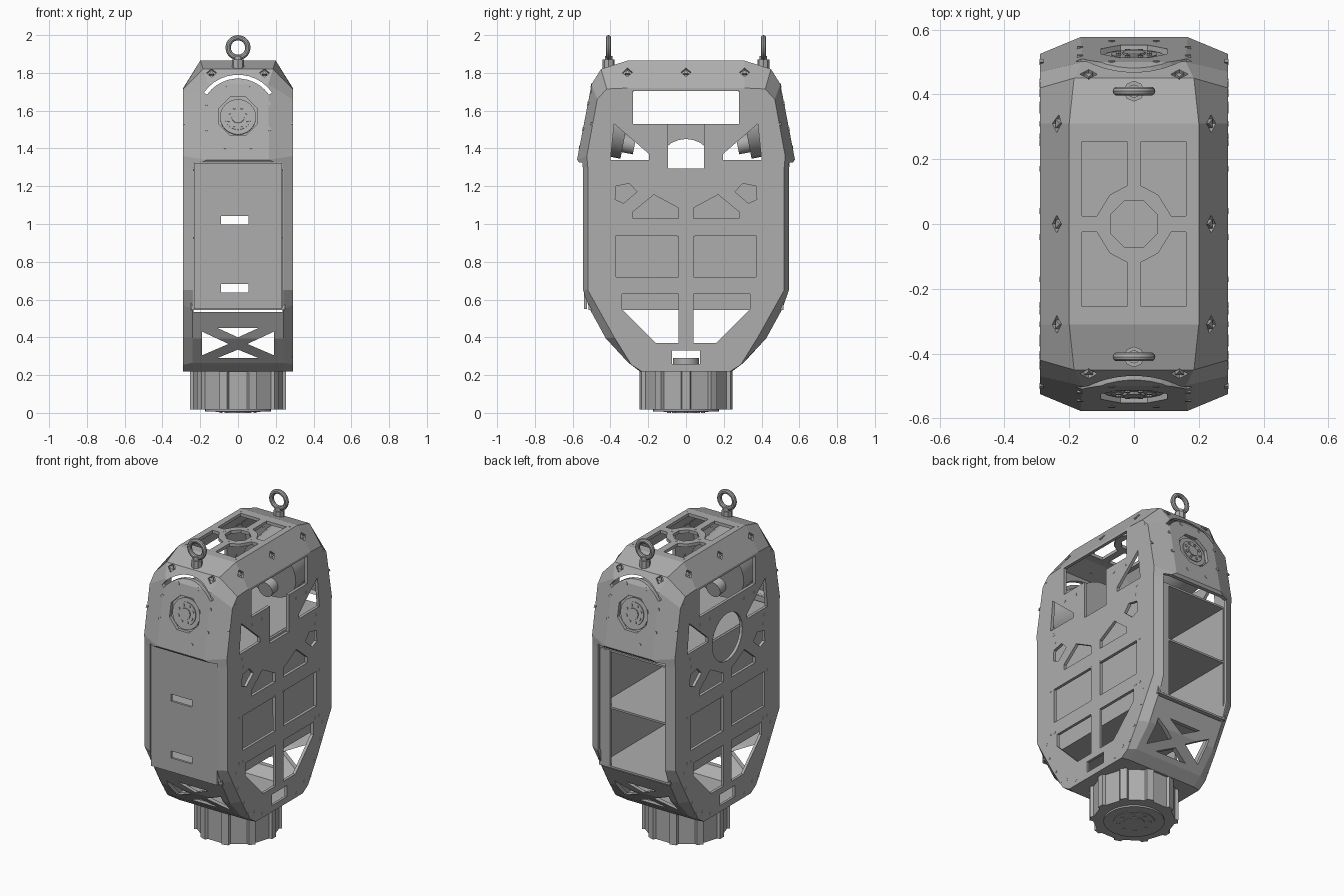
import bpy, bmesh, math
from mathutils import Vector, Matrix

if "Cube" in bpy.data.objects:
    bpy.data.objects.remove(bpy.data.objects["Cube"])

COLOUR = (0.42, 0.42, 0.42, 1)
grey = bpy.data.materials.new("machined grey")
grey.use_nodes = True
grey.diffuse_color = COLOUR
grey.node_tree.nodes["Principled BSDF"].inputs["Base Color"].default_value = COLOUR


def finish(bm, name, smooth=False):
    bmesh.ops.recalc_face_normals(bm, faces=bm.faces)
    me = bpy.data.meshes.new(name)
    bm.to_mesh(me)
    bm.free()
    me.materials.append(grey)
    ob = bpy.data.objects.new(name, me)
    bpy.context.collection.objects.link(ob)
    if smooth:
        activate(ob)
        bpy.ops.object.shade_smooth_by_angle()
    return ob


def activate(ob):
    bpy.ops.object.select_all(action='DESELECT')
    ob.select_set(True)
    bpy.context.view_layer.objects.active = ob


def prism(bm, pts, axis, a, b):
    """Extrude a 2D outline along an axis; the outline uses the other two axes in order."""
    def place(p, d):
        c = list(p)
        c.insert(axis, d)
        return bm.verts.new(c)
    lo = [place(p, a) for p in pts]
    hi = [place(p, b) for p in pts]
    bm.faces.new(lo)
    bm.faces.new(hi[::-1])
    for i in range(len(pts)):
        j = (i + 1) % len(pts)
        bm.faces.new((lo[i], lo[j], hi[j], hi[i]))


def rect(x0, x1, y0, y1):
    return [(x0, y0), (x1, y0), (x1, y1), (x0, y1)]


def ring_points(r, n, cx=0, cy=0, start=0):
    return [(cx + r * math.cos(start + math.tau * i / n),
             cy + r * math.sin(start + math.tau * i / n)) for i in range(n)]


def flip(pts, s, t=1):
    return [(p * s, q * t) for p, q in pts]


def rod(bm, base, direction, r, length, sides=24):
    d = Vector(direction).normalized()
    mid = Vector(base) + d * length / 2
    m = Matrix.Translation(mid) @ d.to_track_quat('Z', 'Y').to_matrix().to_4x4()
    bmesh.ops.create_cone(bm, cap_ends=True, segments=sides, radius1=r,
                          radius2=r, depth=length, matrix=m)


def cut(ob, cutter):
    activate(ob)
    mod = ob.modifiers.new("cut", 'BOOLEAN')
    mod.operation, mod.solver, mod.object = 'DIFFERENCE', 'EXACT', cutter
    bpy.ops.object.modifier_apply(modifier="cut")
    bpy.data.objects.remove(cutter)


# Torso shell: x, y, z of the rim, then y, z of the flat side plate, from top to bottom
half = [(.20, .31, 1.865, .31, 1.72), (.185, .45, 1.82, .42, 1.715),
        (.16, .50, 1.74, .47, 1.66), (.165, .577, 1.34, .525, 1.36),
        (.24, .545, 1.30, .52, 1.30), (.24, .545, .65, .52, .65),
        (.24, .51, .55, .475, .57), (.24, .425, .395, .38, .40),
        (.24, .305, .265, .29, .255), (.24, .245, .22, .235, .22)]
loop = half + [(x, -y, z, -py, pz) for x, y, z, py, pz in reversed(half)]
bm = bmesh.new()
rings = [[bm.verts.new(c) for c in ring] for ring in (
    [(-.29, p[3], p[4]) for p in loop], [(-p[0], p[1], p[2]) for p in loop],
    [(p[0], p[1], p[2]) for p in loop], [(.29, p[3], p[4]) for p in loop])]
for a, b in zip(rings, rings[1:]):
    for i in range(len(loop)):
        j = (i + 1) % len(loop)
        bm.faces.new((a[i], a[j], b[j], b[i]))
bm.faces.new(rings[0])
bm.faces.new(rings[-1])
shell = finish(bm, "torso_shell")
activate(shell)
mod = shell.modifiers.new("wall", 'SOLIDIFY')
mod.thickness, mod.offset = .022, -1
bpy.ops.object.modifier_apply(modifier="wall")

# Lightening holes in the side plates, as (y, z) outlines
side_holes = [
    [(.38, 1.53), (.195, 1.37), (.195, 1.34), (.40, 1.34)],
    [(.37, 1.20), (.30, 1.215), (.26, 1.17), (.33, 1.11), (.375, 1.13)],
    [(.28, 1.065), (.17, 1.155), (.04, 1.085), (.04, 1.03), (.28, 1.03)],
    rect(.04, .37, .72, .94),
    [(.34, .63), (.04, .63), (.04, .37), (.16, .37), (.34, .55)]]
bm = bmesh.new()
for sx in (-1, 1):
    for sy in (-1, 1):
        for hole in side_holes:
            prism(bm, flip(hole, sy), 0, sx * .2, sx * .4)
    prism(bm, rect(-.075, .075, .26, .33), 0, sx * .2, sx * .4)
prism(bm, [(-.28, 1.705), (-.28, 1.53), (-.095, 1.53), (-.095, 1.295), (.095, 1.295),
           (.095, 1.53), (.28, 1.53), (.28, 1.705)], 0, .2, .4)
prism(bm, rect(-.28, .28, 1.53, 1.705), 0, -.4, -.2)
prism(bm, ring_points(.15, 24, 0, 1.30), 0, -.4, -.2)

# Front and back openings, arc slits, hub holes and cross-braced lower windows
arc = [math.radians(35 + 10 * i) for i in range(12)]
slit = [(r * math.cos(t), 1.57 + r * math.sin(t))
        for r, ts in ((.20, arc), (.22, arc[::-1])) for t in ts]
for sy in (-1, 1):
    prism(bm, rect(-.235, .235, .535, 1.325), 1, sy * .45, sy * .65)
    prism(bm, slit, 1, sy * .42, sy * .65)
    prism(bm, ring_points(.11, 8, 0, 1.57, math.pi / 8), 1, sy * .42, sy * .65)
    for s in (-1, 1):
        prism(bm, flip([(.05, .365), (.19, .305), (.19, .43)], s), 1, sy * .25, sy * .65)
    prism(bm, [(-.11, .45), (.11, .45), (0, .40)], 1, sy * .25, sy * .65)
    prism(bm, [(-.11, .29), (.11, .29), (0, .335)], 1, sy * .25, sy * .65)
    # Roof windows
    for s in (-1, 1):
        prism(bm, flip([(.022, .255), (.16, .255), (.16, .025), (.115, .025), (.075, .09),
                        (.022, .118)], s, sy), 2, 1.8, 1.95)
prism(bm, ring_points(.077, 8, start=math.pi / 8), 2, 1.8, 1.95)

# Bolt pockets sunk into the chamfers
pockets = [((sx * .238, y, 1.803), Vector((sx * .86, 0, .53)))
           for sx in (-1, 1) for y in (-.31, 0, .31)]
pockets += [((sx * .14, sy * .4625, 1.80), Vector((0, sy * .85, .53)))
            for sx in (-1, 1) for sy in (-1, 1)]
for spot, out in pockets:
    rod(bm, Vector(spot) - out * .014, out, .027, .05, 4)
cut(shell, finish(bm, "hole_cutter"))

# Front cover with two slots
bm = bmesh.new()
prism(bm, rect(-.232, .232, .55, 1.322), 1, -.54, -.525)
cover = finish(bm, "front_cover")
bm = bmesh.new()
for z in (1.02, .66):
    prism(bm, rect(-.09, .055, z - .022, z + .022), 1, -.6, -.45)
cut(cover, finish(bm, "slot_cutter"))

# Inner compartment: two walls, three shelves and a mounting strip
bm = bmesh.new()
for s in (-1, 1):
    prism(bm, rect(-.515, .515, .545, 1.29), 0, s * .235, s * .25)
finish(bm, "compartment_walls")
bm = bmesh.new()
for z in (.545, .92, 1.28):
    prism(bm, rect(-.236, .236, -.515, .515), 2, z, z + .012)
finish(bm, "compartment_shelves")
bm = bmesh.new()
prism(bm, rect(.17, .236, .555, 1.285), 1, .505, .516)
finish(bm, "mounting_strip")

# Shoulder motors behind tilted hubs that sit inside the hub holes
for sy, side in ((-1, "front"), (1, "back")):
    out = Vector((0, sy * .4, .077)).normalized()
    face = Vector((0, sy * .533, 1.57))
    right = Vector((1, 0, 0))
    up = right.cross(out) * -sy
    bm = bmesh.new()
    rod(bm, face - out * .025, -out, .185, .2, 32)
    rod(bm, face - out * .2 + up * .1, -out, .05, .085, 16)
    finish(bm, side + "_shoulder_motor", True)
    bm = bmesh.new()
    for r, top, n in ((.095, -.014, 24), (.07, -.008, 24), (.035, -.002, 12)):
        rod(bm, face - out * .03, out, r, top + .03, n)
    for count, r, size, top in ((8, .18, .011, .002), (8, .052, .009, -.003)):
        for i in range(count):
            t = math.tau * (i + .5) / count
            spot = face + (right * math.cos(t) + up * math.sin(t)) * r
            rod(bm, spot - out * .03, out, size, top + .03, 6)
    finish(bm, side + "_shoulder_hub")

    # Lifting eye
    bm = bmesh.new()
    rod(bm, (0, sy * .41, 1.82), (0, 0, 1), .032, .05, 8)
    rod(bm, (0, sy * .41, 1.86), (0, 0, 1), .02, .03, 16)
    finish(bm, side + "_eye_collar")
    bpy.ops.mesh.primitive_torus_add(location=(0, sy * .41, 1.934),
                                     rotation=(math.pi / 2, 0, 0), major_radius=.052,
                                     minor_radius=.014, major_segments=28, minor_segments=10)
    eye = bpy.context.object
    eye.name = side + "_lifting_eye"
    eye.data.materials.append(grey)
    bpy.ops.object.shade_smooth_by_angle()

# Bolts in the pockets, side plates and roof
bm = bmesh.new()
for spot, out in pockets:
    rod(bm, Vector(spot) - out * .018, out, .016, .018, 3)
for sx in (-1, 1):
    for sy in (-1, 1):
        for y, z in ((.50, 1.53), (.44, 1.68), (.37, 1.30), (.36, 1.245), (.27, 1.48),
                     (.17, 1.48), (.04, .94), (.40, .94), (.40, .65), (.36, .65), (.43, .6),
                     (.41, .5), (.35, .385), (.31, .3), (.25, .29), (.17, .25)):
            rod(bm, (sx * .28, sy * y, z), (sx, 0, 0), .01, .0115, 3)
        rod(bm, (sx * .175, sy * .27, 1.855), (0, 0, 1), .008, .0115, 3)
    rod(bm, (sx * .095, 0, 1.855), (0, 0, 1), .008, .0115, 3)
    rod(bm, (0, sx * .095, 1.855), (0, 0, 1), .008, .0115, 3)
finish(bm, "bolts")

# Ribbed waist drum with stepped underside
bm = bmesh.new()
outline = []
for i in range(10):
    for offset, r in ((-.11, .236), (-.08, .254), (.08, .254), (.11, .236)):
        t = math.tau * i / 10 + offset
        outline.append((r * math.cos(t), r * math.sin(t)))
prism(bm, outline, 2, .018, .222)
finish(bm, "waist_drum")
bm = bmesh.new()
for r, z in ((.175, .008), (.12, .004), (.06, 0)):
    rod(bm, (0, 0, z), (0, 0, 1), r, .03, 32)
for x, y in ring_points(.09, 8):
    rod(bm, (x, y, 0), (0, 0, 1), .01, .03, 6)
rod(bm, (0, 0, .23), (0, 0, 1), .07, .06)
finish(bm, "waist_flange", True)
